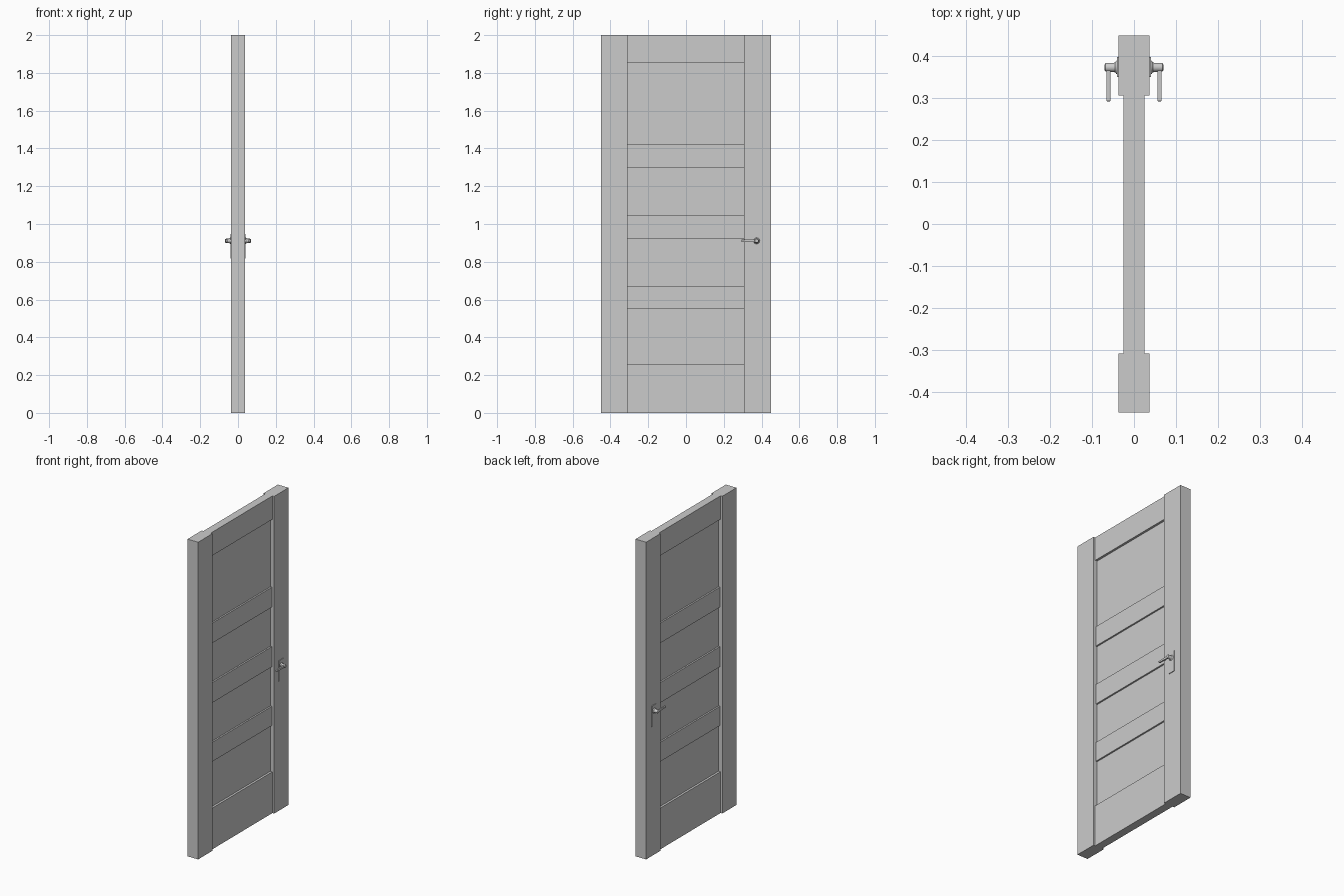
import bpy, bmesh
from math import cos, sin, tau

if "Cube" in bpy.data.objects:
    bpy.data.objects.remove(bpy.data.objects["Cube"])


def make(name, verts, faces):
    mesh = bpy.data.meshes.new(name)
    mesh.from_pydata(verts, [], faces)
    bm = bmesh.new()
    bm.from_mesh(mesh)
    bmesh.ops.recalc_face_normals(bm, faces=bm.faces)
    bm.to_mesh(mesh)
    bm.free()
    ob = bpy.data.objects.new(name, mesh)
    bpy.context.collection.objects.link(ob)
    return ob


BOX = [(0, 1, 3, 2), (4, 5, 7, 6), (0, 1, 5, 4), (2, 3, 7, 6), (0, 2, 6, 4), (1, 3, 7, 5)]


def box(name, x, y, z):
    return make(name, [(a, b, c) for a in x for b in y for c in z], BOX)


def mirror_x(ob):
    mod = ob.modifiers.new("other_side", 'MIRROR')
    mod.use_axis = (True, False, False)


# Vertical stiles
Y0, Y1 = -0.309, 0.307
box("hinge_stile", (-0.037, 0.037), (-0.45, Y0), (0, 2))
box("lock_stile", (-0.037, 0.037), (Y1, 0.45), (0, 2))

# Cross rails: bottom, three middle, top (slightly thicker at the ends)
rails = [(0, 0.26, 0.025), (0.55, 0.672, 0.021), (0.921, 1.048, 0.021),
         (1.297, 1.423, 0.021), (1.852, 2, 0.025)]
for lo, hi, half in rails:
    box("rail", (-half, half), (Y0, Y1), (lo, hi))

# Recessed panels between the rails
for below, above in zip(rails, rails[1:]):
    box("panel", (-0.011, 0.011), (Y0, Y1), (below[1], above[0]))

# Handle back plate
mirror_x(box("handle_plate", (0.037, 0.041), (0.351, 0.399), (0.817, 0.947)))

# Turned spindle with flared collar and rounded cap
HY, HZ, N = 0.374, 0.911, 24
profile = [(0.040, 0.017), (0.042, 0.016), (0.045, 0.012), (0.048, 0.011),
           (0.064, 0.011), (0.068, 0.010), (0.070, 0.007)]
verts = [(x, HY + r * cos(tau * i / N), HZ + r * sin(tau * i / N))
         for x, r in profile for i in range(N)]
faces = [(k * N + i, k * N + (i + 1) % N, (k + 1) * N + (i + 1) % N, (k + 1) * N + i)
         for k in range(len(profile) - 1) for i in range(N)]
faces += [tuple(range(N)), tuple(range(len(verts) - N, len(verts)))]
spindle = make("handle_spindle", verts, faces)
mirror_x(spindle)
bpy.context.view_layer.objects.active = spindle
spindle.select_set(True)
bpy.ops.object.shade_smooth_by_angle()

# Tapered lever
lever = box("handle_lever", (0.056, 0.066), (0.293, HY), (HZ - 0.008, HZ + 0.008))
for v in lever.data.vertices:
    if v.co.y < 0.3:
        v.co.z = HZ + (v.co.z - HZ) * 0.7
bevel = lever.modifiers.new("soft_edges", 'BEVEL')
bevel.width, bevel.segments = 0.002, 2
mirror_x(lever)
